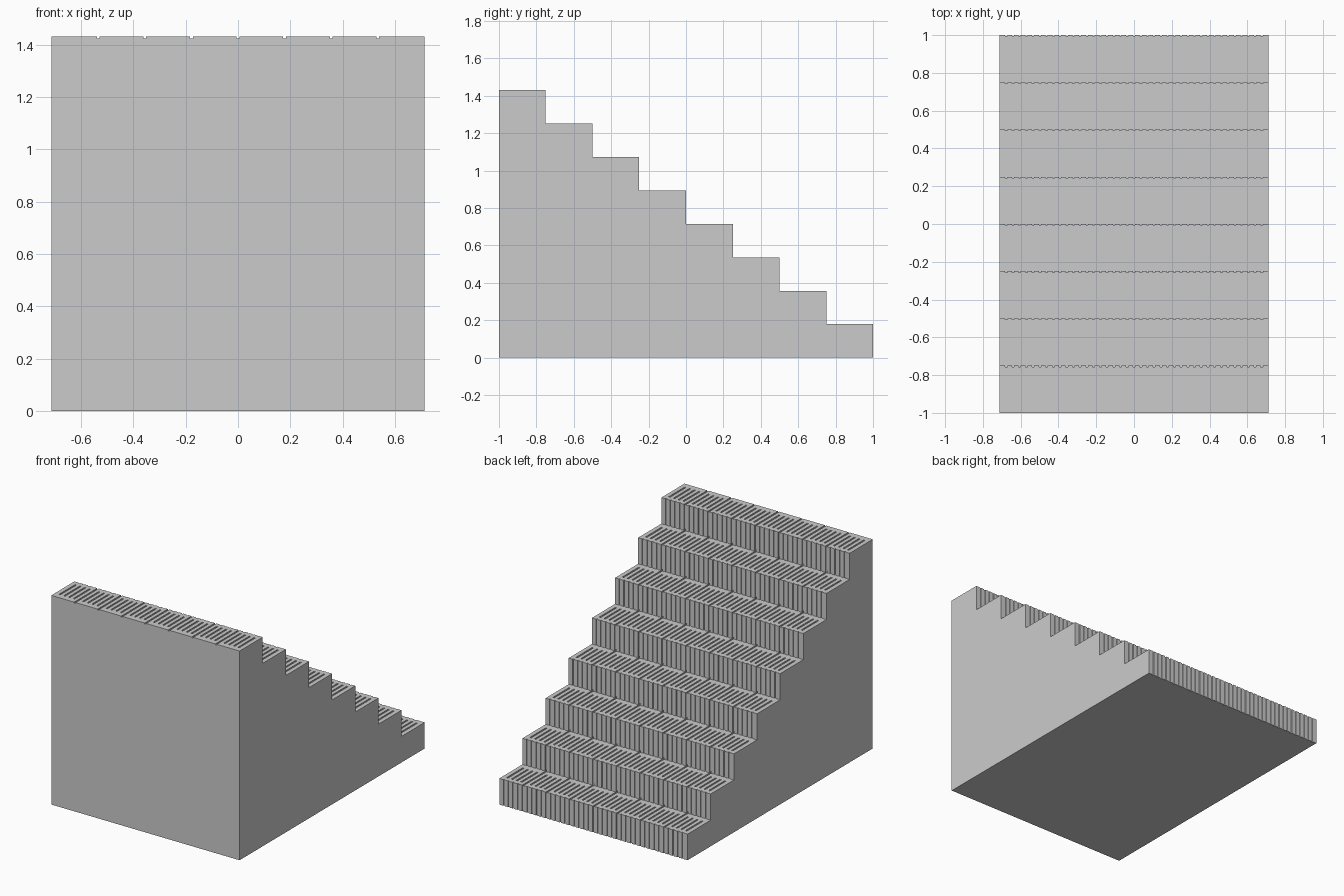
import bpy, bmesh
from mathutils import Matrix

cube = bpy.data.objects.get("Cube")
if cube:
    bpy.data.objects.remove(cube, do_unlink=True)

STEPS, CELLS, SLOTS = 8, 8, 5
RUN = 2 / STEPS
RISE = 1.43 / STEPS
WIDTH = 1.424
CELL = WIDTH / CELLS
PITCH = CELL / SLOTS
GROOVE, DEPTH = 0.011, 0.006


def material(name, value):
    mat = bpy.data.materials.new(name)
    mat.use_nodes = True
    colour = (value, value, value, 1)
    mat.diffuse_color = colour
    mat.node_tree.nodes["Principled BSDF"].inputs["Base Color"].default_value = colour
    return mat


def make_object(name, bm, mat):
    bmesh.ops.recalc_face_normals(bm, faces=bm.faces)
    mesh = bpy.data.meshes.new(name)
    bm.to_mesh(mesh)
    bm.free()
    mesh.materials.append(mat)
    obj = bpy.data.objects.new(name, mesh)
    bpy.context.collection.objects.link(obj)
    return obj


def add_box(bm, x, y0, y1, z0, z1):
    size = Matrix.Diagonal((GROOVE, y1 - y0, z1 - z0, 1))
    place = Matrix.Translation((x, (y0 + y1) / 2, (z0 + z1) / 2))
    bmesh.ops.create_cube(bm, size=1, matrix=place @ size)


grey = material("concrete grey", 0.6)

# Solid staircase: side profile pushed across the width
profile = [(-1, 0), (1, 0)]
for i in range(STEPS):
    back = 1 - i * RUN
    top = (i + 1) * RISE
    profile += [(back, top), (back - RUN, top)]
bm = bmesh.new()
side = bm.faces.new([bm.verts.new((-WIDTH / 2, y, z)) for y, z in profile])
pushed = bmesh.ops.extrude_face_region(bm, geom=[side])["geom"]
bmesh.ops.translate(bm, vec=(WIDTH, 0, 0),
                    verts=[v for v in pushed if isinstance(v, bmesh.types.BMVert)])
staircase = make_object("staircase", bm, grey)

# Groove cutters: tread slots and seams, then riser flutes
treads, risers = bmesh.new(), bmesh.new()
for i in range(STEPS):
    edge = 1 - i * RUN
    top = (i + 1) * RISE
    for k in range(1, CELLS * SLOTS):
        x = -WIDTH / 2 + k * PITCH
        seam = k % SLOTS == 0
        y0 = edge - RUN - (0.01 if seam else -0.04)
        y1 = edge + 0.01 if seam else edge - 0.035
        add_box(treads, x, y0, y1, top - DEPTH, top + 0.01)
        add_box(risers, x, edge - DEPTH, edge + 0.01, top - RISE, top + 0.01)

for name, bm in (("tread_groove_cutter", treads), ("riser_groove_cutter", risers)):
    cutter = make_object(name, bm, grey)
    cutter.hide_render = True
    cutter.hide_set(True)
    cut = staircase.modifiers.new(name, "BOOLEAN")
    cut.operation = "DIFFERENCE"
    cut.solver = "MANIFOLD"
    cut.object = cutter
